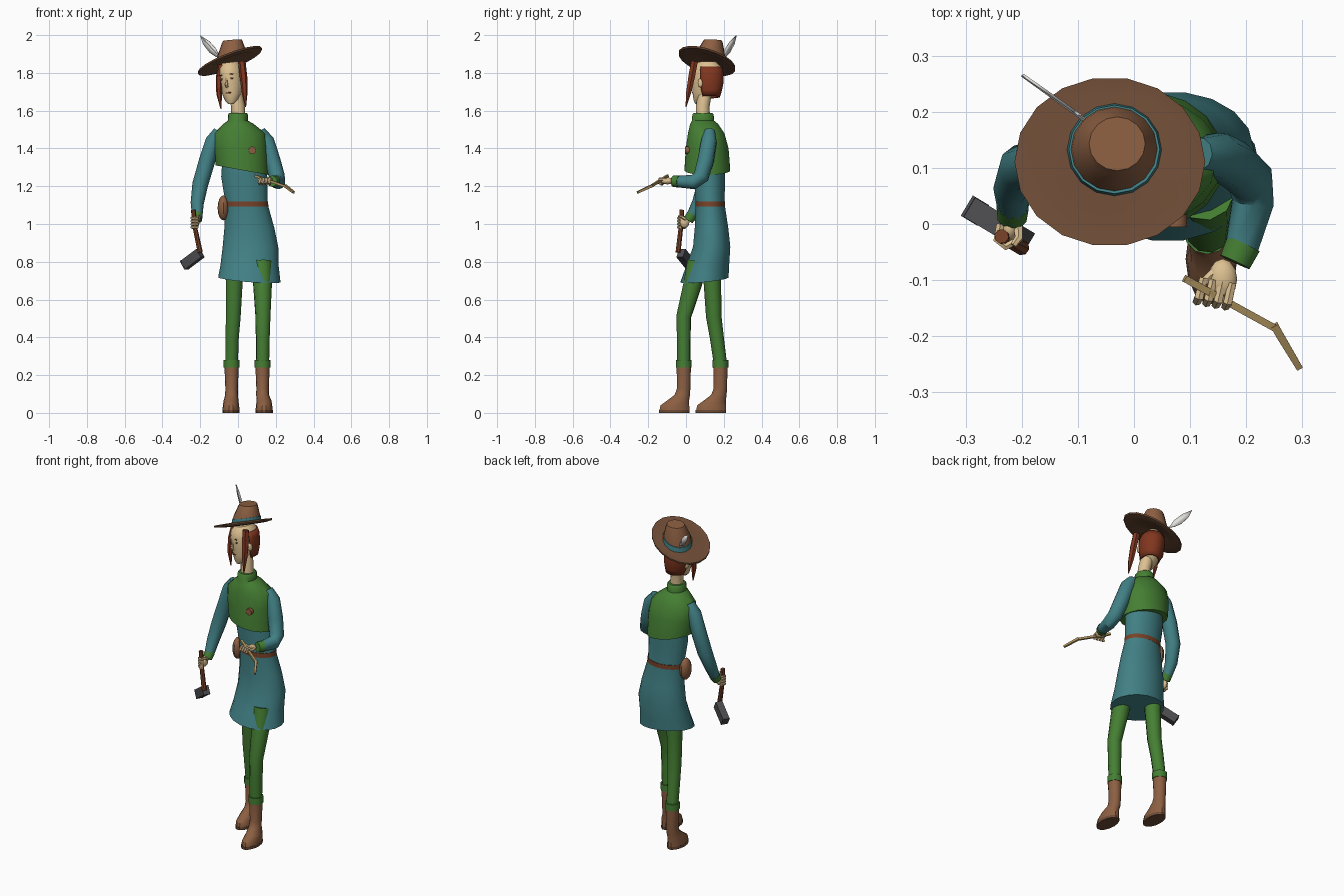
import bpy, bmesh, math
from mathutils import Vector, Matrix

cube = bpy.data.objects.get("Cube")
if cube:
    bpy.data.objects.remove(cube, do_unlink=True)


def material(name, hex_code):
    rgb = [int(hex_code[i:i + 2], 16) / 255 for i in (0, 2, 4)]
    col = [c / 12.92 if c < 0.04 else ((c + 0.055) / 1.055) ** 2.4 for c in rgb] + [1]
    m = bpy.data.materials.new(name)
    m.use_nodes = True
    m.diffuse_color = col
    m.node_tree.nodes["Principled BSDF"].inputs["Base Color"].default_value = col
    return m


SKIN = material("skin", "dcc091")
HAIR = material("red_hair", "80361f")
GREEN = material("green_cloth", "457f33")
TEAL = material("teal_cloth", "418085")
LEATHER = material("brown_leather", "8c5f42")
DARK = material("dark_brown", "6b4a34")
BELT = material("belt_brown", "784228")
METAL = material("dark_metal", "4c4c4f")
WHITE = material("feather_white", "e2e0dc")
WOOD = material("pale_wood", "b0945f")


def finish(name, bm, mat, matrix=None):
    if matrix:
        bm.transform(matrix)
    bmesh.ops.recalc_face_normals(bm, faces=bm.faces)
    mesh = bpy.data.meshes.new(name)
    bm.to_mesh(mesh)
    bm.free()
    mesh.materials.append(mat)
    ob = bpy.data.objects.new(name, mesh)
    bpy.context.collection.objects.link(ob)
    bpy.ops.object.select_all(action='DESELECT')
    ob.select_set(True)
    bpy.context.view_layer.objects.active = ob
    bpy.ops.object.shade_smooth_by_angle(angle=math.radians(38))
    return ob


def skin_rings(name, rings, mat, matrix=None, closed=True):
    bm = bmesh.new()
    rows = [[bm.verts.new(p) for p in ring] for ring in rings]
    n = len(rows[0])
    for a, b in zip(rows, rows[1:]):
        for i in range(n if closed else n - 1):
            j = (i + 1) % n
            bm.faces.new((a[i], a[j], b[j], b[i]))
    if closed:
        bm.faces.new(rows[0])
        bm.faces.new(rows[-1])
    return finish(name, bm, mat, matrix)


def loft(name, rings, mat, n=16, matrix=None, arc=None):
    """Stack of ellipses: x, y, z, x radius, y radius, slope along x, slope along y."""
    a0, a1 = arc or (0, 360)
    out = []
    for x, y, z, rx, ry, *slope in rings:
        sx, sy = slope or (0, 0)
        row = []
        for i in range(n):
            a = math.radians(a0 + (a1 - a0) * i / (n - 1 if arc else n))
            dx, dy = rx * math.cos(a), ry * math.sin(a)
            row.append((x + dx, y + dy, z + sx * dx + sy * dy))
        out.append(row)
    return skin_rings(name, out, mat, matrix, arc is None)


def tube(name, path, mat, n=10, matrix=None):
    """Round limb through points x, y, z, radius."""
    pts = [Vector(p[:3]) for p in path]
    q, last, rings = None, None, []
    for i, p in enumerate(pts):
        t = (pts[min(i + 1, len(pts) - 1)] - pts[max(i - 1, 0)]).normalized()
        q = last.rotation_difference(t) @ q if q else t.to_track_quat('Z', 'Y')
        last, r = t, path[i][3]
        ang = [math.tau * (k + 0.5) / n for k in range(n)]
        rings.append([p + q @ Vector((r * math.cos(a), r * math.sin(a), 0)) for a in ang])
    return skin_rings(name, rings, mat, matrix)


def ball(name, centre, radii, mat, matrix=None, seg=12):
    bm = bmesh.new()
    bmesh.ops.create_uvsphere(bm, u_segments=seg, v_segments=8, radius=1)
    local = Matrix.Translation(centre) @ Matrix.Diagonal((*radii, 1))
    return finish(name, bm, mat, matrix @ local if matrix else local)


# Legs, cuffs and boots
legs = {
    "left": [(.125, .06, .8, .055), (.13, .035, .68, .05), (.132, -.012, .51, .04),
             (.131, -.012, .4, .037), (.13, -.012, .26, .035)],
    "right": [(-.02, .135, .8, .052), (-.02, .14, .68, .046), (-.025, .147, .51, .041),
              (-.031, .163, .4, .037), (-.034, .182, .26, .035)]}
for side, path in legs.items():
    tube(side + "_leg", path, GREEN)
    x, y = path[-1][:2]
    out = .008 if side == "left" else -.003
    loft(side + "_trouser_cuff", [(x, y, .24, .042, .042), (x, y, .28, .042, .042)], GREEN, 12)
    loft(side + "_boot", [(x + out, y - .049, .015, .045, .081), (x + out, y - .047, .04, .043, .078),
                          (x + out, y - .03, .065, .039, .06), (x, y - .008, .095, .034, .042),
                          (x, y, .13, .033, .036), (x, y, .25, .038, .039)], LEATHER, 14)
    loft(side + "_sole", [(x + out, y - .05, 0, .046, .083), (x + out, y - .05, .016, .046, .083)], DARK, 14)

# Tunic, belt and pouch
loft("tunic", [(.03, .125, 1.38, .11, .08), (.033, .125, 1.25, .122, .083), (.045, .128, 1.11, .111, .077),
               (.06, .135, .98, .132, .09), (.066, .136, .88, .147, .1),
               (.061, .115, .78, .154, .115), (.06, .098, .705, .165, .129, -.08, .1)], TEAL, 18)
loft("belt", [(.046, .128, 1.093, .115, .08), (.045, .128, 1.12, .114, .08)], BELT, 18)
ball("belt_pouch", (-.078, .115, 1.085), (.03, .042, .066), LEATHER)

# Shoulder cape with collar and brooch
loft("cape", [(0, .09, 1.588, .046, .05), (0, .09, 1.58, .052, .057), (-.001, .09, 1.547, .053, .06),
              (.003, .096, 1.53, .08, .075), (.008, .107, 1.48, .137, .098),
              (.013, .112, 1.4, .144, .115), (.022, .113, 1.285, .14, .123, -.18, 0)], GREEN, 18)
tube("brooch", [(.075, .025, 1.39, .02), (.075, -.005, 1.39, .02)], LEATHER, 12)

# Arms and sleeve cuffs
tube("left_sleeve", [(.115, .125, 1.49, .03), (.15, .122, 1.44, .042), (.18, .105, 1.34, .044),
                     (.207, .08, 1.25, .042), (.212, .04, 1.222, .039), (.19, -.05, 1.225, .03)], TEAL)
tube("left_cuff", [(.195, -.036, 1.225, .033), (.18, -.068, 1.227, .03)], GREEN)
tube("right_sleeve", [(-.1, .11, 1.49, .03), (-.132, .11, 1.44, .04), (-.165, .11, 1.33, .043),
                      (-.2, .1, 1.21, .042), (-.216, .065, 1.11, .035), (-.216, .025, 1.035, .027)], TEAL)
tube("right_cuff", [(-.216, .035, 1.052, .03), (-.217, .012, 1.02, .027)], GREEN)

# Hands with curled fingers
ball("left_palm", (.158, -.098, 1.228), (.026, .036, .018), SKIN)
ball("right_palm", (-.222, -.008, 1.01), (.018, .026, .032), SKIN)
for i in range(4):
    x, y = .175 - i * .017, -.125 + i * -.002 + i * .005
    tube("left_finger", [(x, y + .02, 1.238, .008), (x - .008, y - .015, 1.238, .009),
                         (x - .012, y - .022, 1.22, .008), (x - .006, y - .004, 1.21, .007)], SKIN, 6)
    z = .983 + i * .016
    tube("right_finger", [(-.238, .0, z, .008), (-.243, -.028, z, .009),
                          (-.228, -.04, z, .008), (-.213, -.032, z, .007)], SKIN, 6)
tube("left_thumb", [(.145, -.085, 1.23, .01), (.122, -.105, 1.235, .008), (.118, -.12, 1.235, .006)], SKIN, 6)
tube("right_thumb", [(-.207, .0, 1.025, .01), (-.205, -.025, 1.04, .008), (-.215, -.038, 1.043, .006)], SKIN, 6)

# Crooked stick in the left hand
tube("stick_shaft", [(.09, -.097, 1.255, .009), (.25, -.185, 1.2, .009)], WOOD, 4)
tube("stick_tip", [(.25, -.18, 1.202, .01), (.258, -.195, 1.196, .01), (.295, -.257, 1.167, .008)], WOOD, 4)

# Hammer in the right hand
tube("hammer_handle", [(-.236, -.022, 1.075, .013), (-.232, -.025, 1.0, .012), (-.2, -.042, .85, .014)], BELT, 8)
axis = Vector((-.1, .06, -.075)).normalized()
turn = axis.to_track_quat('X', 'Z').to_matrix().to_4x4()
for name, pos, size, mat in (("hammer_head", 0, (.115, .04, .052), METAL),
                             ("hammer_face", .06, (.006, .042, .054), METAL)):
    bm = bmesh.new()
    bmesh.ops.create_cube(bm, size=1)
    place = Matrix.Translation(Vector((-.24, -.002, .815)) + axis * pos)
    finish(name, bm, mat, place @ turn @ Matrix.Diagonal((*size, 1)))

# Neck and turned head
tube("neck", [(.002, .09, 1.56, .038), (0, .088, 1.62, .036), (-.012, .1, 1.69, .036)], SKIN, 12)
head = (Matrix.Translation((-.03, .112, 1.752)) @ Matrix.Rotation(math.radians(-7), 4, 'Y')
        @ Matrix.Rotation(math.radians(-22), 4, 'Z'))
loft("head", [(0, -.05, -.113, .016, .018), (0, -.035, -.095, .037, .04), (0, -.016, -.06, .053, .064),
              (0, -.002, -.01, .065, .08), (0, 0, .04, .067, .084), (0, 0, .08, .06, .075),
              (0, 0, .105, .04, .05)], SKIN, 18, head)
tube("nose", [(0, -.078, .025, .005), (0, -.09, -.012, .009), (0, -.084, -.025, .008)], SKIN, 6, head)
ball("mouth", (.002, -.079, -.055), (.018, .003, .004), HAIR, head)
for s in (-1, 1):
    ball("eye", (s * .028, -.074, .02), (.011, .004, .005), DARK, head)
    ball("eyebrow", (s * .028, -.076, .042), (.015, .004, .003), HAIR, head)
    ball("ear", (s * .067, -.012, -.012), (.01, .015, .024), SKIN, head)

# Hair: back shell and two front locks
shell = loft("back_hair", [(0, .004, -.082, .052, .066), (0, .002, -.05, .064, .077), (0, 0, -.01, .072, .088),
                           (0, 0, .04, .073, .09), (0, 0, .075, .067, .082)], HAIR, 16, head, (-8, 188))
shell.modifiers.new("thickness", 'SOLIDIFY').thickness = .008
tube("left_lock", [(.02, .045, 1.86, .02), (.029, .03, 1.78, .02), (.035, .015, 1.7, .016),
                   (.04, .0, 1.62, .003)], HAIR, 6)
tube("right_lock", [(-.088, .09, 1.84, .02), (-.1, .075, 1.77, .018), (-.1, .065, 1.69, .015),
                    (-.09, .06, 1.61, .003)], HAIR, 6)

# Tilted hat: brim, crown and band
tilt = (.37, -.27)
loft("hat_brim", [(-.035, .13, 1.862, .07, .07, *tilt), (-.04, .115, 1.852, .13, .12, *tilt),
                  (-.043, .111, 1.858, .169, .15, *tilt), (-.043, .111, 1.868, .17, .151, *tilt),
                  (-.04, .115, 1.864, .13, .12, *tilt), (-.035, .13, 1.874, .07, .07, *tilt)], DARK, 18)
loft("hat_crown", [(-.035, .132, 1.862, .082, .08, *tilt), (-.035, .134, 1.905, .075, .073, .26, -.2),
                   (-.031, .141, 1.957, .057, .055, .12, -.08), (-.03, .143, 1.973, .05, .048, .08, -.05)], LEATHER, 16)
loft("hat_band", [(-.035, .132, 1.866, .085, .083, *tilt), (-.035, .133, 1.892, .081, .079, .33, -.24)], TEAL, 16)

# Feather: thin blade with a quill
base, tip = Vector((-.095, .19, 1.88)), Vector((-.2, .264, 1.997))
along = tip - base
across = along.cross(Vector((along.y, -along.x, 0))).normalized()
if across.z < 0:
    across.negate()
bm = bmesh.new()
outline = [(0, 0), (.3, .016), (.65, .016), (1, 0), (.75, -.021), (.4, -.026), (.15, -.016)]
bm.faces.new([bm.verts.new(base + along * t + across * s) for t, s in outline])
feather = finish("feather", bm, WHITE)
feather.modifiers.new("thickness", 'SOLIDIFY').thickness = .005
tube("feather_quill", [(*(base - along * .1), .004), (*tip, .002)], WHITE, 5)
